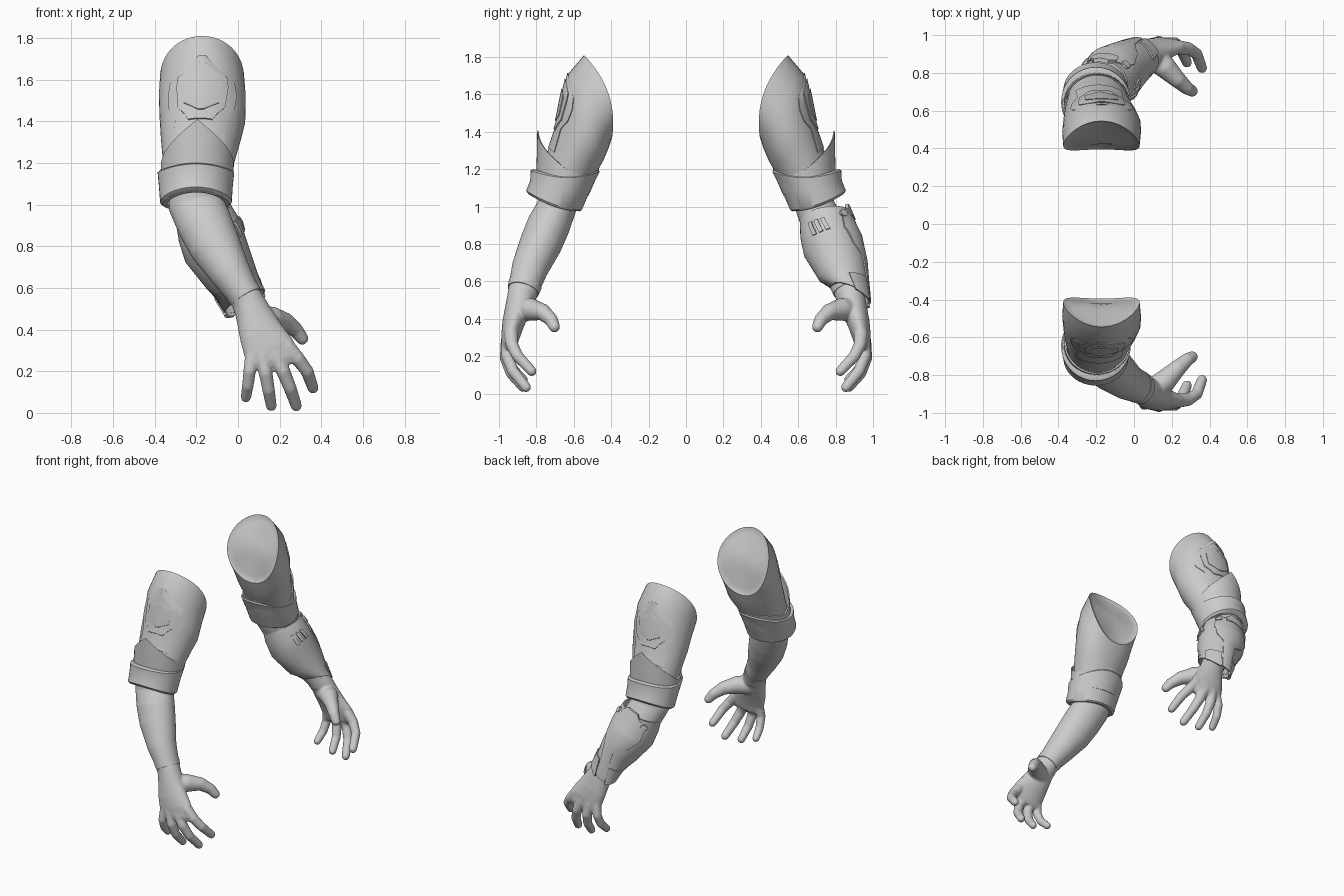
import bpy, bmesh
from math import sin, cos, pi
from mathutils import Vector, Matrix

if "Cube" in bpy.data.objects:
    bpy.data.objects.remove(bpy.data.objects["Cube"])

N = 48
grey = bpy.data.materials.new("light_grey")
grey.use_nodes = True
grey.diffuse_color = (0.6, 0.6, 0.6, 1)
grey.node_tree.nodes["Principled BSDF"].inputs["Base Color"].default_value = (0.6, 0.6, 0.6, 1)


def middle(r):
    return sum(r, Vector()) / len(r)


def scaled(r, k, shift=(0, 0, 0)):
    c = middle(r)
    return [c + (p - c) * k + Vector(shift) for p in r]


def oval(c, u, v, bow=(0, 0), lift=0):
    """Ring of points; angle pi/2 is the outer side. Bow shifts the flanks, lift peaks the front."""
    out = []
    for i in range(N):
        a = 2 * pi * i / N
        p = Vector(c) + Vector(u) * cos(a) + Vector(v) * sin(a)
        p += Vector((0, *bow)) * cos(a) ** 2
        p.z += lift * max(0, 1 - abs(a - pi / 2) / (pi / 2))
        out.append(p)
    return out


def slanted(ya, za, yb, zb, x0, x1, bow=(0, 0), lift=0):
    """Ring through an inner and an outer profile point, with a width."""
    return oval(((x0 + x1) / 2, (ya + yb) / 2, (za + zb) / 2), ((x1 - x0) / 2, 0, 0),
                (0, (yb - ya) / 2, (zb - za) / 2), bow, lift)


def tube_rings(path):
    """Rings square to a path of (x, y, z, width radius, depth radius)."""
    pts = [Vector(p[:3]) for p in path]
    out = []
    for i, p in enumerate(path):
        d = (pts[min(i + 1, len(pts) - 1)] - pts[max(i - 1, 0)]).normalized()
        u = Vector((1, 0, 0))
        u = (u - d * u.dot(d)).normalized()
        out.append(oval(pts[i], u * p[3], d.cross(u) * p[4]))
    return out


def loft(bm, rings, closed=False):
    vs = [[bm.verts.new(p) for p in r] for r in rings]
    n = len(vs[0])
    pairs = list(zip(vs, vs[1:])) + ([(vs[-1], vs[0])] if closed else [])
    for a, b in pairs:
        for i in range(n):
            j = (i + 1) % n
            bm.faces.new((a[i], a[j], b[j], b[i]))
    if not closed:
        bm.faces.new(vs[0][::-1])
        bm.faces.new(vs[-1])


def finish(bm, name, side, angle=0.6):
    if side > 0:
        bmesh.ops.transform(bm, matrix=Matrix.Scale(-1, 4, (0, 1, 0)), verts=bm.verts)
    bmesh.ops.recalc_face_normals(bm, faces=bm.faces)
    me = bpy.data.meshes.new(name)
    bm.to_mesh(me)
    bm.free()
    me.materials.append(grey)
    me.polygons.foreach_set("use_smooth", [True] * len(me.polygons))
    me.set_sharp_from_angle(angle=angle)
    ob = bpy.data.objects.new(name, me)
    bpy.context.scene.collection.objects.link(ob)
    return ob


def solid(name, side, rings, closed=False):
    bm = bmesh.new()
    loft(bm, rings, closed)
    return finish(bm, name, side)


def band(name, side, rings, inner=0.92):
    solid(name, side, rings + [scaled(r, inner) for r in reversed(rings)], True)


def patch(name, side, rings, rows, out, depth=0.94):
    """Raised plate hugging a loft; rows are (ring position, start, end angle)."""
    loops = []
    for t, a0, a1 in rows:
        k = min(int(t), len(rings) - 2)
        r = [p.lerp(q, t - k) for p, q in zip(rings[k], rings[k + 1])]
        c = middle(r)
        arc = []
        for i in range(13):
            f = ((a0 + (a1 - a0) * i / 12) / (2 * pi) * N) % N
            j = int(f) % N
            arc.append(r[j].lerp(r[(j + 1) % N], f - int(f)) - c)
        loops.append([c + p * out for p in arc] + [c + p * depth for p in reversed(arc)])
    solid(name, side, loops)


def centred(rows):
    return [(t, pi / 2 - w, pi / 2 + w) for t, w in rows]


SLEEVE = [slanted(*r) for r in (
    (-.395, 1.37, -.545, 1.81, -.375, .03, (.055, .015)),
    (-.415, 1.31, -.63, 1.71, -.38, .037, (.035, .01)),
    (-.445, 1.24, -.66, 1.58, -.376, .035, (.02, 0)), (-.475, 1.19, -.69, 1.44, -.37, .012),
    (-.51, 1.12, -.745, 1.28, -.36, -.02), (-.55, 1.05, -.79, 1.14, -.35, -.04))]

FOREARM = [(-.2, -.67, 1.12, .13, .12), (-.2, -.69, 1.0, .135, .105), (-.157, -.735, .9, .132, .115),
           (-.11, -.777, .8, .124, .113), (-.035, -.835, .67, .098, .098),
           (.035, -.868, .56, .077, .083), (.06, -.88, .5, .078, .072)]

PALM = [(.045, -.872, .55, .074, .078), (.08, -.897, .46, .09, .07), (.112, -.922, .38, .108, .06),
        (.148, -.938, .31, .124, .05), (.162, -.946, .25, .124, .04), (.165, -.948, .225, .105, .026)]

FINGERS = [
    [(.235, -.935, .32, .038), (.287, -.93, .26, .034), (.332, -.9, .2, .031), (.36, -.825, .12, .027)],
    [(.175, -.95, .28, .038), (.217, -.955, .2, .034), (.25, -.925, .12, .031), (.28, -.855, .034, .027)],
    [(.115, -.955, .28, .036), (.133, -.963, .19, .033), (.147, -.935, .11, .03), (.16, -.872, .034, .026)],
    [(.068, -.945, .28, .034), (.056, -.955, .2, .03), (.047, -.925, .13, .028), (.038, -.87, .075, .025)],
    [(.1, -.88, .45, .064), (.165, -.83, .45, .06), (.23, -.765, .435, .045), (.28, -.72, .395, .036),
     (.308, -.703, .357, .03)],
]


def build_arm(side):
    tag = "front_" if side < 0 else "back_"

    # Sleeve closed by a softly sunken end at the shoulder
    r0 = SLEEVE[0]
    cap = [scaled(r0, .3, (0, .005, .002)), scaled(r0, .8, (0, -.008, -.003)),
           scaled(r0, .94, (0, -.005, -.002))]
    solid(tag + "upper_sleeve", side, cap + SLEEVE)

    # Three-step armour pad on the sleeve
    patch(tag + "sleeve_pad_frame", side, SLEEVE,
          centred([(1.0, .08), (1.6, .82), (2, .9), (2.5, .88), (3, .66), (3.8, .75)]), 1.035)
    patch(tag + "sleeve_pad_step", side, SLEEVE,
          centred([(1.3, .08), (1.65, .58), (2, .6), (2.7, .58), (3, .4), (3.2, .3)]), 1.075)
    patch(tag + "sleeve_pad", side, SLEEVE,
          centred([(1.75, .05), (1.95, .38), (2, .4), (2.65, .41), (2.95, .06)]), 1.11)

    # Pointed collar and rolled cuff at the elbow
    band(tag + "pointed_collar", side, [
        slanted(-.52, 1.06, -.8, 1.1, -.365, -.035),
        slanted(-.485, 1.14, -.8, 1.16, -.372, -.022),
        slanted(-.463, 1.21, -.795, 1.19, -.37, -.02, (0, -.01), .22)], .95)
    band(tag + "rolled_cuff", side, [
        slanted(-.57, .975, -.84, 1.065, -.36, -.04, (0, -.02)),
        slanted(-.558, .98, -.855, 1.085, -.374, -.03, (0, -.02)),
        slanted(-.515, 1.08, -.833, 1.14, -.38, -.025, (0, -.02)),
        slanted(-.462, 1.185, -.83, 1.195, -.386, -.018, (0, -.035)),
        slanted(-.466, 1.195, -.815, 1.2, -.378, -.026, (0, -.035))], .88)

    # Forearm, palm and fingers fused into one smooth skin
    bm = bmesh.new()
    loft(bm, tube_rings(FOREARM))
    loft(bm, tube_rings(PALM))
    for f in FINGERS:
        loft(bm, tube_rings([p + (p[3],) for p in f]))
        for x, y, z, r in f:
            bmesh.ops.create_uvsphere(bm, u_segments=16, v_segments=10, radius=r,
                                      matrix=Matrix.Translation((x, y, z)))
    hand = finish(bm, tag + "forearm_and_hand", side, pi)
    remesh = hand.modifiers.new("fuse", 'REMESH')
    remesh.mode = 'VOXEL'
    remesh.voxel_size = 0.007
    remesh.use_smooth_shade = True
    relax = hand.modifiers.new("relax", 'SMOOTH')
    relax.factor = 0.5
    relax.iterations = 6

    # Thin hem at the wrist
    band(tag + "wrist_hem", side, tube_rings([(.02, -.86, .585, .084, .09),
                                              (.042, -.871, .55, .079, .085)]))


def build_bracer(side):
    rings = tube_rings([(-.165, -.742, .95, .14, .135), (-.135, -.757, .87, .157, .15),
                        (-.11, -.782, .79, .157, .16), (-.037, -.836, .66, .13, .136)])
    rings.append(oval((.032, -.882, .535), (.096, 0, .045), (-.02, -.102, -.04)))
    band("bracer_shell", side, rings, .93)
    patch("bracer_back_plate", side, rings, centred(
        [(0, .45), (.5, .85), (1, .9), (1.7, .95), (2, .88), (2.5, .75), (3, .35), (4, .3)]), 1.06)
    patch("bracer_elbow_tab", side, rings, centred([(-.35, .3), (.1, .5), (.6, .45)]), 1.1)
    for i in range(3):
        a = -.66 + i * .25
        patch("bracer_vent_%d" % (i + 1), side, rings,
              [(.7, a, a + .15), (1, a + .04, a + .19), (1.6, a + .13, a + .28)], 1.06)
    for name, a in (("left", .62), ("right", pi - .9)):
        patch("bracer_hinge_" + name, side, rings,
              [(.3, a + .1, a + .2), (.42, a, a + .3), (.65, a, a + .3), (.78, a + .1, a + .2)], 1.1)
    for i, a in enumerate((.2, 1.95)):
        patch("wrist_guard_%d" % (i + 1), side, rings, [(3.5, a, a + .95), (4.08, a, a + .95)], 1.07)


for s in (-1, 1):
    build_arm(s)
build_bracer(1)
